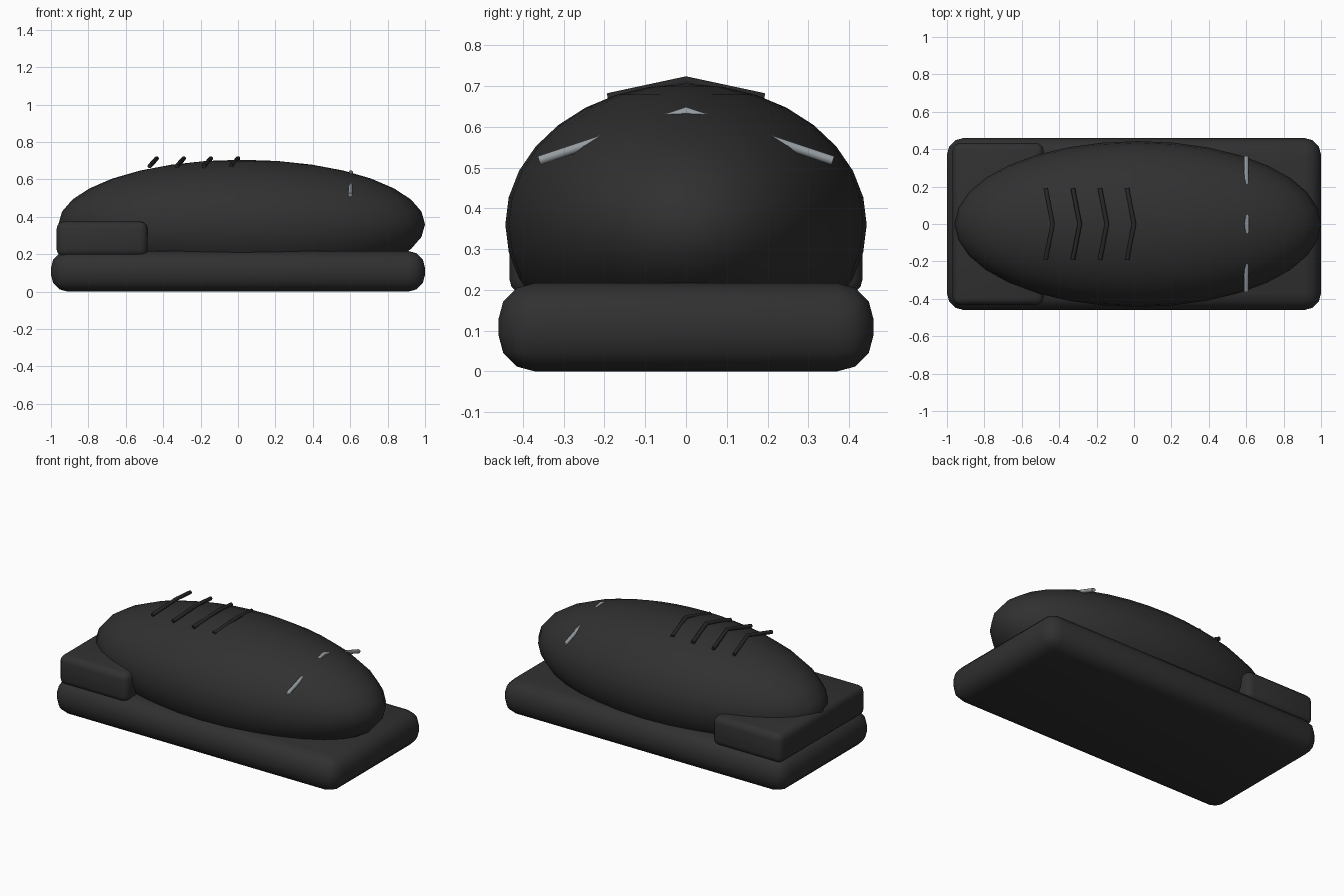
import bpy
from mathutils import Vector

cube = bpy.data.objects.get("Cube")
if cube:
    bpy.data.objects.remove(cube, do_unlink=True)


def material(name, rgb):
    mat = bpy.data.materials.new(name)
    mat.use_nodes = True
    mat.diffuse_color = (*rgb, 1)
    mat.node_tree.nodes["Principled BSDF"].inputs["Base Color"].default_value = (*rgb, 1)
    return mat


charcoal = material("charcoal", (0.03, 0.03, 0.03))
black = material("lace black", (0.02, 0.02, 0.02))
silver = material("silver grey", (0.3, 0.33, 0.35))


def rounded_box(name, low, high, radius, mat):
    """Box between two corners with softly rounded edges."""
    low, high = Vector(low), Vector(high)
    bpy.ops.mesh.primitive_cube_add(size=1, location=(low + high) / 2)
    ob = bpy.context.object
    ob.name = name
    ob.scale = high - low
    bpy.ops.object.transform_apply(location=False, rotation=False, scale=True)
    bevel = ob.modifiers.new("rounding", 'BEVEL')
    bevel.width = radius
    bevel.segments = 3
    ob.data.materials.append(mat)
    bpy.ops.object.shade_smooth()
    return ob


def chevron(name, tip, end, radius, mat):
    """Thin V-shaped rod, symmetrical across the middle."""
    curve = bpy.data.curves.new(name, 'CURVE')
    curve.dimensions = '3D'
    curve.bevel_depth = radius
    curve.bevel_resolution = 3
    curve.use_fill_caps = True
    line = curve.splines.new('POLY')
    line.points.add(2)
    x, y, z = end
    for point, co in zip(line.points, ((x, -y, z), tip, (x, y, z))):
        point.co = (*co, 1)
    curve.materials.append(mat)
    ob = bpy.data.objects.new(name, curve)
    bpy.context.collection.objects.link(ob)
    return ob


# Sole and heel block
rounded_box("sole", (-1, -0.46, 0), (1, 0.46, 0.217), 0.09, charcoal)
rounded_box("heel_counter", (-0.97, -0.433, 0.187), (-0.483, 0.433, 0.375), 0.04, charcoal)

# Rounded upper
bpy.ops.mesh.primitive_uv_sphere_add(segments=32, ring_count=16, radius=1, location=(0.02, 0, 0.36))
upper = bpy.context.object
upper.name = "upper"
upper.scale = (0.98, 0.443, 0.345)
bpy.ops.object.transform_apply(location=False, rotation=False, scale=True)
upper.data.materials.append(charcoal)
bpy.ops.object.shade_smooth()

# Laces
for i in range(4):
    x = -0.435 + i * 0.145
    chevron(f"lace_{i + 1}", (x, 0, 0.712), (x - 0.037, 0.19, 0.671), 0.012, black)

# Trim across the toe, partly sunk into the upper
chevron("toe_trim", (0.603, 0, 0.637), (0.6, 0.36, 0.517), 0.012, silver)
